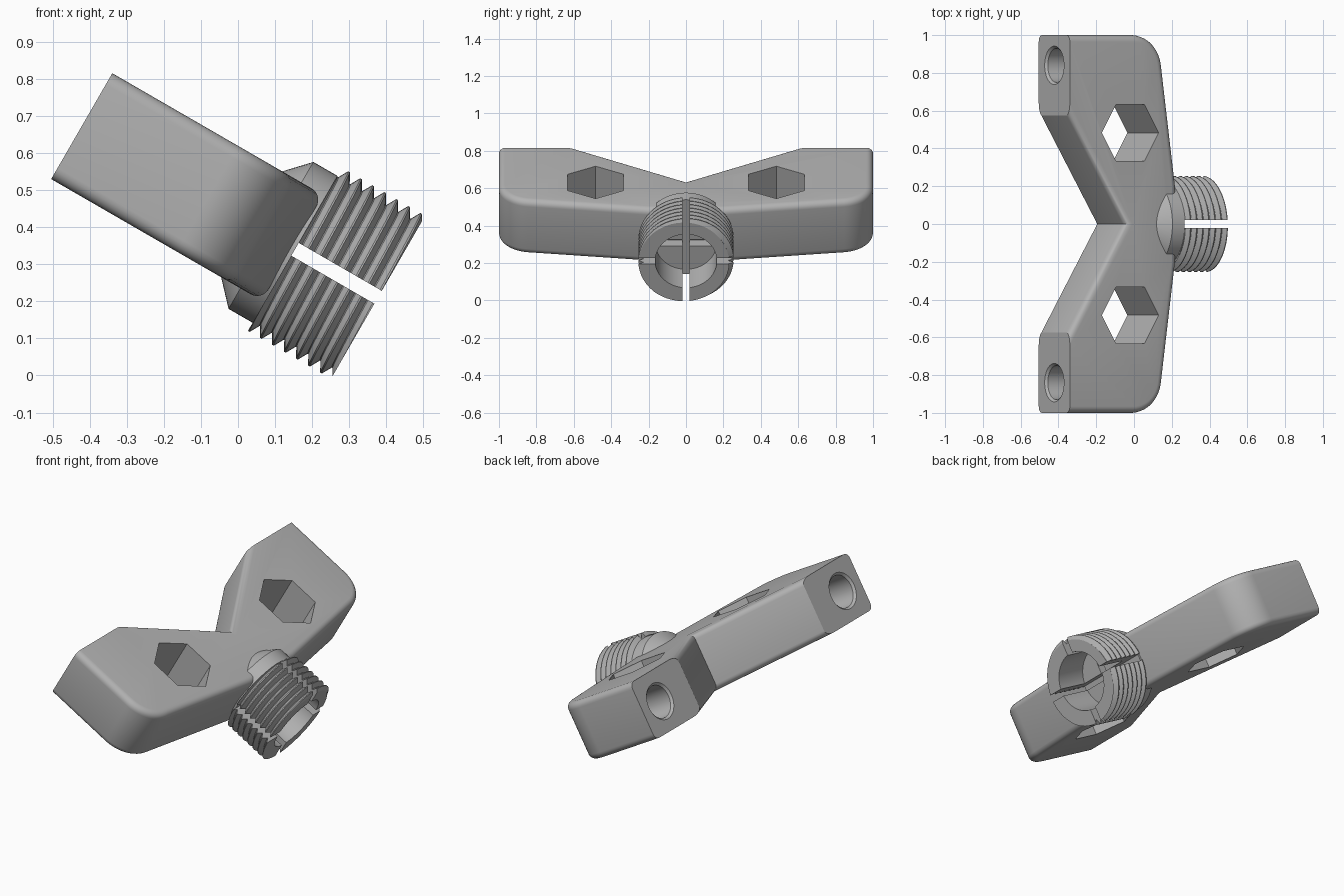
import bpy, bmesh, math
from mathutils import Matrix, Vector

if "Cube" in bpy.data.objects:
    bpy.data.objects.remove(bpy.data.objects["Cube"])

grey = bpy.data.materials.new("plain grey")
grey.use_nodes = True
grey.diffuse_color = (0.45, 0.45, 0.45, 1)
grey.node_tree.nodes["Principled BSDF"].inputs["Base Color"].default_value = (0.45, 0.45, 0.45, 1)

# Parts are built level (x along the spigot axis), then tilted
TILT = Matrix.Rotation(math.radians(30), 4, 'Y')
AXIS = 0.372       # height of the spigot axis
HALF = 0.165       # half the plate thickness
BACK, FACE, TIP = -0.702, -0.037, 0.222


def finish_mesh(name, bm):
    bmesh.ops.recalc_face_normals(bm, faces=bm.faces)
    mesh = bpy.data.meshes.new(name)
    bm.to_mesh(mesh)
    bm.free()
    mesh.materials.append(grey)
    obj = bpy.data.objects.new(name, mesh)
    bpy.context.collection.objects.link(obj)
    return obj


def lathe(name, profile, y=0.0, sides=64):
    """Closed solid turned about the x direction from (x, radius) pairs."""
    bm = bmesh.new()
    rings = []
    for x, r in profile:
        rings.append([bm.verts.new((x, y + r * math.cos(a), AXIS + r * math.sin(a)))
                      for a in (2 * math.pi * k / sides for k in range(sides))])
    for a, b in zip(rings, rings[1:]):
        for k in range(sides):
            n = (k + 1) % sides
            bm.faces.new((a[k], a[n], b[n], b[k]))
    bm.faces.new(rings[0])
    bm.faces.new(rings[-1])
    return finish_mesh(name, bm)


def prism(name, outline, low, high):
    bm = bmesh.new()
    base = bm.faces.new([bm.verts.new((x, y, low)) for x, y in outline])
    top = bmesh.ops.extrude_face_region(bm, geom=[base])["geom"]
    bmesh.ops.translate(bm, vec=(0, 0, high - low),
                        verts=[v for v in top if isinstance(v, bmesh.types.BMVert)])
    return finish_mesh(name, bm)


def box(name, x0, x1, half_y, half_z):
    return prism(name, [(x0, -half_y), (x1, -half_y), (x1, half_y), (x0, half_y)],
                 AXIS - half_z, AXIS + half_z)


def cut(obj, cutters):
    for c in cutters:
        c.hide_render = True
        mod = obj.modifiers.new("cut", 'BOOLEAN')
        mod.operation = 'DIFFERENCE'
        mod.solver = 'EXACT'
        mod.object = c
    bpy.context.view_layer.update()
    graph = bpy.context.evaluated_depsgraph_get()
    mesh = bpy.data.meshes.new_from_object(obj.evaluated_get(graph))
    obj.modifiers.clear()
    obj.data = mesh
    for c in cutters:
        bpy.data.objects.remove(c)


def tilt_and_shade(obj):
    obj.data.transform(TILT)
    bpy.ops.object.select_all(action='DESELECT')
    obj.select_set(True)
    bpy.context.view_layer.objects.active = obj
    bpy.ops.object.shade_smooth_by_angle(angle=math.radians(28))


# Winged plate: half outline mirrored in y
half = [(BACK, 0.575), (BACK, 1.0)]
for i in range(15):
    a = math.radians(90 - 82 * i / 14)
    half.append((-0.31 + 0.18 * math.cos(a), 0.82 + 0.18 * math.sin(a)))
half.append((-0.045, 0.2))
outline = [(-0.36, 0.0)] + half + [(x, -y) for x, y in reversed(half)]
plate = prism("winged_plate", outline, AXIS - HALF, AXIS + HALF)

# Round the long rims, leaving the two flat ends sharp
bm = bmesh.new()
bm.from_mesh(plate.data)
rims = [e for e in bm.edges
        if abs(e.verts[0].co.z - e.verts[1].co.z) < 1e-4
        and not all(v.co.x < BACK + 1e-3 for v in e.verts)]
bmesh.ops.bevel(bm, geom=rims, offset=0.035, offset_type='OFFSET', segments=5,
                profile=0.5, affect='EDGES', clamp_overlap=True)
bmesh.ops.recalc_face_normals(bm, faces=bm.faces)
bm.to_mesh(plate.data)
bm.free()

# Hexagonal windows and bolt holes in both wings
cutters = []
for side in (-1, 1):
    hexagon = [(-0.333 + 0.173 * math.cos(k * math.pi / 3),
                side * 0.483 + 0.173 * math.sin(k * math.pi / 3)) for k in range(6)]
    cutters.append(prism("hex_cutter", hexagon, 0, 0.8))
    cutters.append(lathe("bolt_cutter", [(BACK - 0.05, 0.102), (BACK, 0.102), (BACK + 0.012, 0.09),
                                         (BACK + 0.4, 0.09)], side * 0.84, 48))
cut(plate, cutters)

# Collar with a tapered back
collar = lathe("collar", [(-0.174, 0.163), (-0.112, 0.229), (FACE, 0.229)])

# Helical thread: each turn joins the next row of the profile
PITCH, SIDES = 0.0375, 72
profile = [(0.0, 0.228), (0.08, 0.228), (0.48, 0.255), (0.6, 0.255)]
rows = [(t + f, r) for t in range(11) for f, r in profile]
bm = bmesh.new()
grid = []
for turn, r in rows:
    line = []
    for k in range(SIDES):
        a = 2 * math.pi * k / SIDES
        line.append(bm.verts.new((-0.12 + PITCH * (turn + k / SIDES),
                                  r * math.cos(a), AXIS + r * math.sin(a))))
    grid.append(line)
step = len(profile)
for j in range(len(grid) - step - 1):
    for k in range(SIDES):
        if k < SIDES - 1:
            n0, n1 = grid[j][k + 1], grid[j + 1][k + 1]
        else:
            n0, n1 = grid[j + step][0], grid[j + step + 1][0]
        bm.faces.new((grid[j][k], n0, n1, grid[j + 1][k]))
for x, direction in ((FACE, -1), (TIP, 1)):
    res = bmesh.ops.bisect_plane(bm, geom=bm.verts[:] + bm.edges[:] + bm.faces[:], dist=1e-6,
                                 plane_co=Vector((x, 0, 0)), plane_no=Vector((direction, 0, 0)),
                                 clear_outer=True)
    bmesh.ops.delete(bm, geom=[v for v in bm.verts if not v.link_faces], context='VERTS')
    rim = [e for e in bm.edges if e.is_boundary
           and all(abs(v.co.x - x) < 1e-4 for v in e.verts)]
    bmesh.ops.holes_fill(bm, edges=rim, sides=0)
spigot = finish_mesh("threaded_spigot", bm)

# Blind bore and crossed slots
cut(spigot, [lathe("bore_cutter", [(0.025, 0.165), (0.4, 0.165)]),
             box("upright_slot_cutter", FACE - 0.05, 0.4, 0.02, 0.4),
             box("level_slot_cutter", FACE - 0.05, 0.4, 0.4, 0.02)])

for part in (plate, collar, spigot):
    tilt_and_shade(part)
